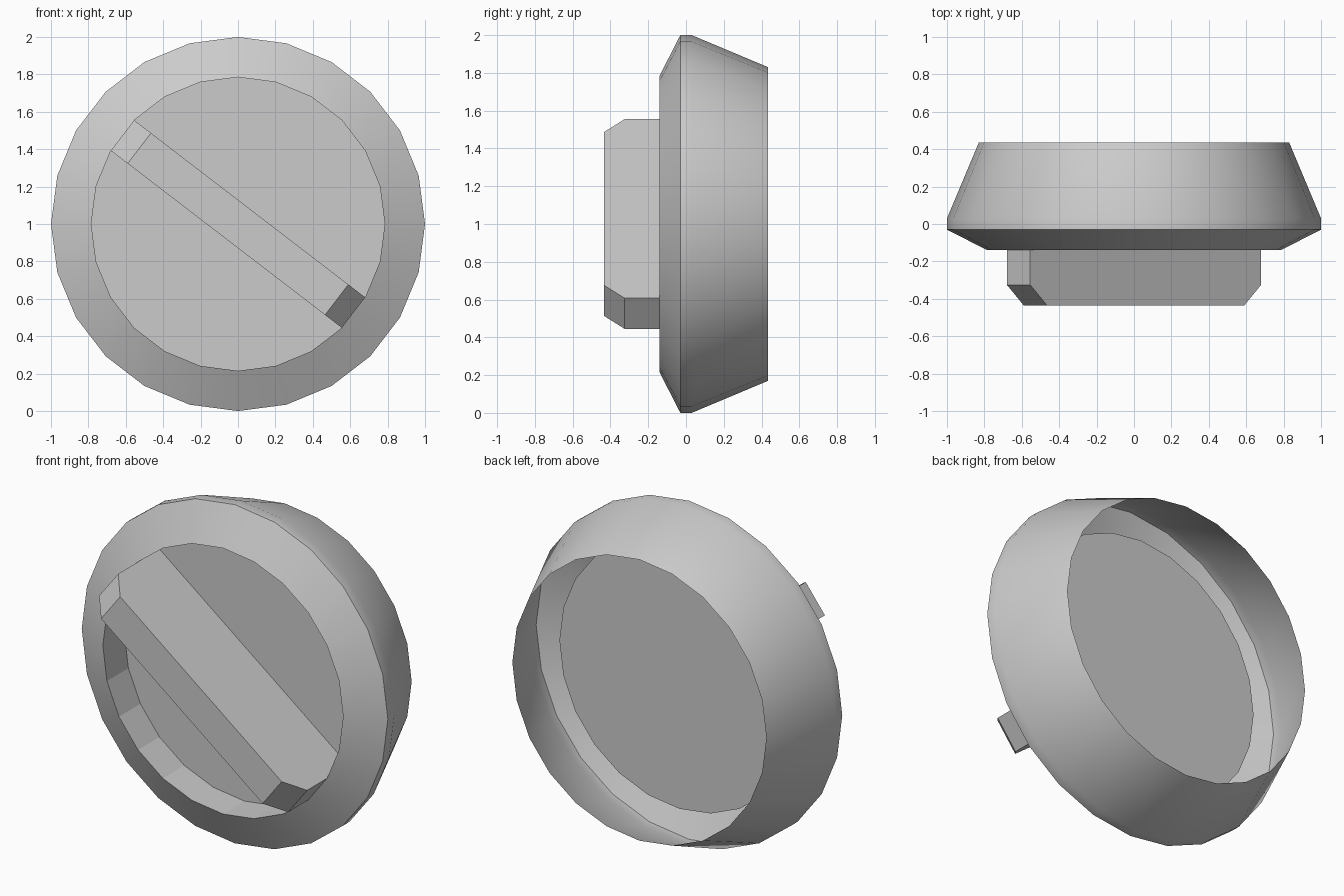
import bpy, bmesh, math
from mathutils import Matrix

cube = bpy.data.objects.get("Cube")
if cube:
    bpy.data.objects.remove(cube, do_unlink=True)

SIDES = 24
CENTRE_Z = 1.0
FLOOR_Y = 0.06
OPENING = 0.785

grey = bpy.data.materials.new("light_grey")
grey.use_nodes = True
grey.diffuse_color = (0.6, 0.6, 0.6, 1)
grey.node_tree.nodes["Principled BSDF"].inputs["Base Color"].default_value = (0.6, 0.6, 0.6, 1)


def add_object(name, bm):
    mesh = bpy.data.meshes.new(name)
    bm.to_mesh(mesh)
    bm.free()
    mesh.materials.append(grey)
    obj = bpy.data.objects.new(name, mesh)
    bpy.context.collection.objects.link(obj)
    return obj


# Knob shell: thin lathed skin with a recessed front floor and an open back
profile = [(OPENING, FLOOR_Y), (OPENING, -0.14), (1, -0.03), (1, 0.03), (0.83, 0.435)]
bm = bmesh.new()
rings = []
for radius, y in profile:
    ring = []
    for i in range(SIDES):
        a = math.tau * i / SIDES
        ring.append(bm.verts.new((radius * math.cos(a), y, CENTRE_Z + radius * math.sin(a))))
    rings.append(ring)
bm.faces.new(rings[0])
for band, (inner, outer) in enumerate(zip(rings, rings[1:])):
    for i in range(SIDES):
        j = (i + 1) % SIDES
        face = bm.faces.new((inner[i], inner[j], outer[j], outer[i]))
        face.smooth = band > 0
# Keep the front rim crisp, the recess wall faceted and the outside smooth
for ring in rings[:3]:
    for i in range(SIDES):
        bm.edges.get((ring[i], ring[(i + 1) % SIDES])).smooth = False
add_object("knob_shell", bm)

# Grip bar: diagonal block across the recess with sloped ends
tilt = math.radians(37.5)
half_length = OPENING * math.cos(math.pi / SIDES)
half_width = OPENING * math.sin(math.pi / SIDES)
outline = [(-half_length, FLOOR_Y), (-half_length, -0.325), (-0.665, -0.435),
           (0.665, -0.435), (half_length, -0.325), (half_length, FLOOR_Y)]
bm = bmesh.new()
base = bm.faces.new([bm.verts.new((x, y, -half_width)) for x, y in outline])
result = bmesh.ops.extrude_face_region(bm, geom=[base])
top = [v for v in result["geom"] if isinstance(v, bmesh.types.BMVert)]
bmesh.ops.translate(bm, verts=top, vec=(0, 0, 2 * half_width))
bmesh.ops.recalc_face_normals(bm, faces=bm.faces)
bm.transform(Matrix.Translation((0, 0, CENTRE_Z)) @ Matrix.Rotation(tilt, 4, "Y"))
add_object("grip_bar", bm)
